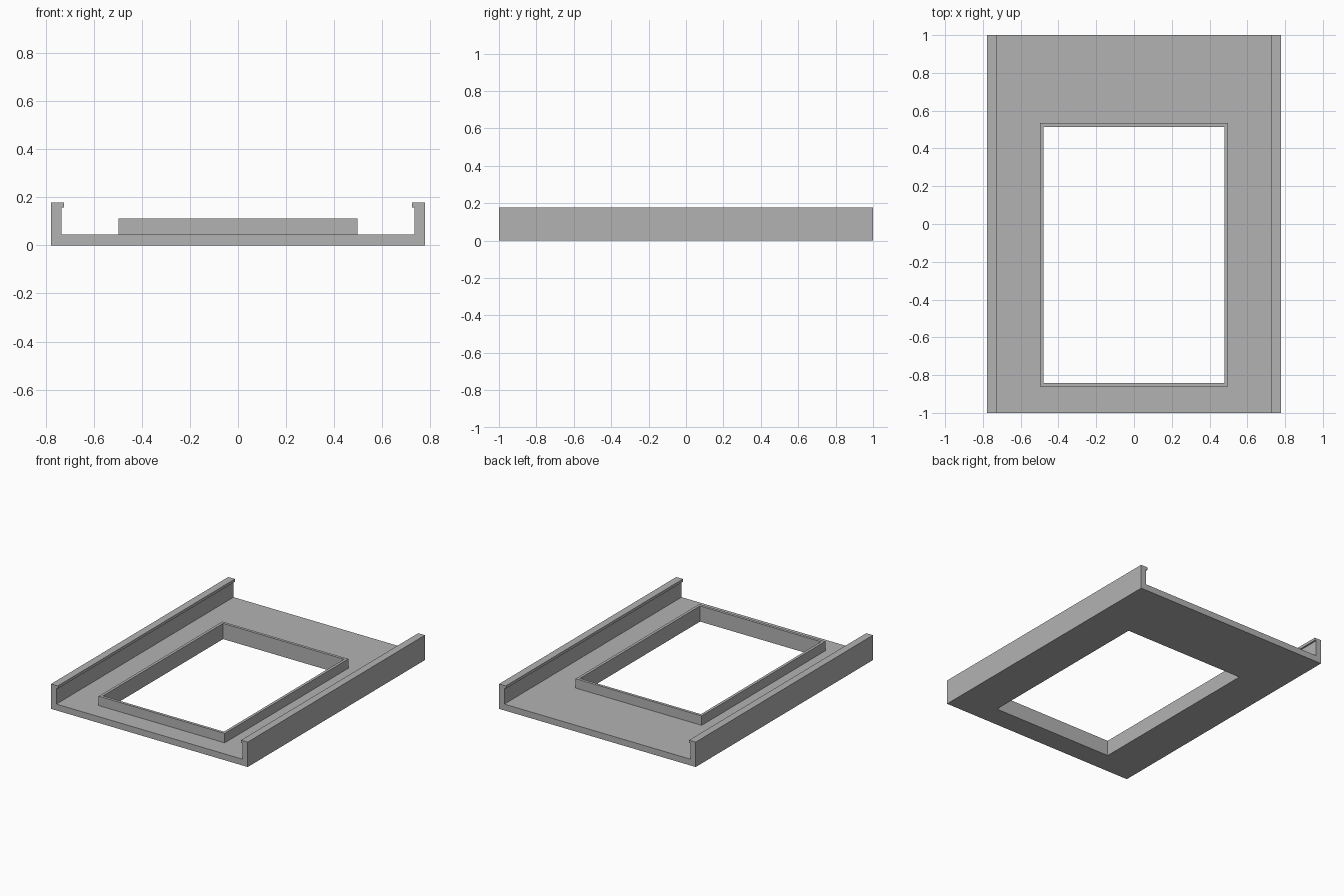
import bpy
import bmesh

cube = bpy.data.objects.get("Cube")
if cube:
    bpy.data.objects.remove(cube, do_unlink=True)

# Main dimensions
HALF_W, HALF_L = 0.777, 1.0
WALL_IN, LIP_IN = 0.735, 0.724
FLOOR, LIP_LOW, TOP = 0.045, 0.158, 0.178
FRAME_TOP = 0.112
FRAME_X, FRAME_Y0, FRAME_Y1 = 0.498, -0.861, 0.534
FRAME_T = 0.02

grey = bpy.data.materials.new("plain grey")
grey.use_nodes = True
colour = (0.45, 0.45, 0.45, 1)
grey.diffuse_color = colour
grey.node_tree.nodes["Principled BSDF"].inputs["Base Color"].default_value = colour


def prism(name, points, depth):
    """Extrude a closed outline of 3D points along a vector."""
    bm = bmesh.new()
    face = bm.faces.new([bm.verts.new(p) for p in points])
    grown = bmesh.ops.extrude_face_region(bm, geom=[face])
    moved = [v for v in grown["geom"] if isinstance(v, bmesh.types.BMVert)]
    bmesh.ops.translate(bm, verts=moved, vec=depth)
    bmesh.ops.recalc_face_normals(bm, faces=bm.faces)
    mesh = bpy.data.meshes.new(name)
    bm.to_mesh(mesh)
    bm.free()
    mesh.materials.append(grey)
    obj = bpy.data.objects.new(name, mesh)
    bpy.context.collection.objects.link(obj)
    return obj


def block(name, half_x, y0, y1, z0, z1):
    outline = [(-half_x, y0, z0), (half_x, y0, z0), (half_x, y1, z0), (-half_x, y1, z0)]
    return prism(name, outline, (0, 0, z1 - z0))


# Channel tray: mirrored cross-section with lipped side walls
half = [(HALF_W, 0), (HALF_W, TOP), (LIP_IN, TOP), (LIP_IN, LIP_LOW),
        (WALL_IN, LIP_LOW), (WALL_IN, FLOOR)]
section = half + [(-x, z) for x, z in reversed(half)]
tray = prism("channel_tray", [(x, -HALF_L, z) for x, z in section], (0, 2 * HALF_L, 0))

# Raised rim around the opening
rim = block("opening_rim", FRAME_X, FRAME_Y0, FRAME_Y1, FLOOR, FRAME_TOP)

# Rectangular opening through the tray and rim
cutter = block("opening_cutter", FRAME_X - FRAME_T, FRAME_Y0 + FRAME_T,
               FRAME_Y1 - FRAME_T, -0.1, 0.3)
cutter.hide_render = True
for part in (tray, rim):
    cut = part.modifiers.new("opening", 'BOOLEAN')
    cut.operation = 'DIFFERENCE'
    cut.solver = 'EXACT'
    cut.object = cutter
    bpy.context.view_layer.objects.active = part
    bpy.ops.object.modifier_apply(modifier=cut.name)
bpy.data.objects.remove(cutter, do_unlink=True)
